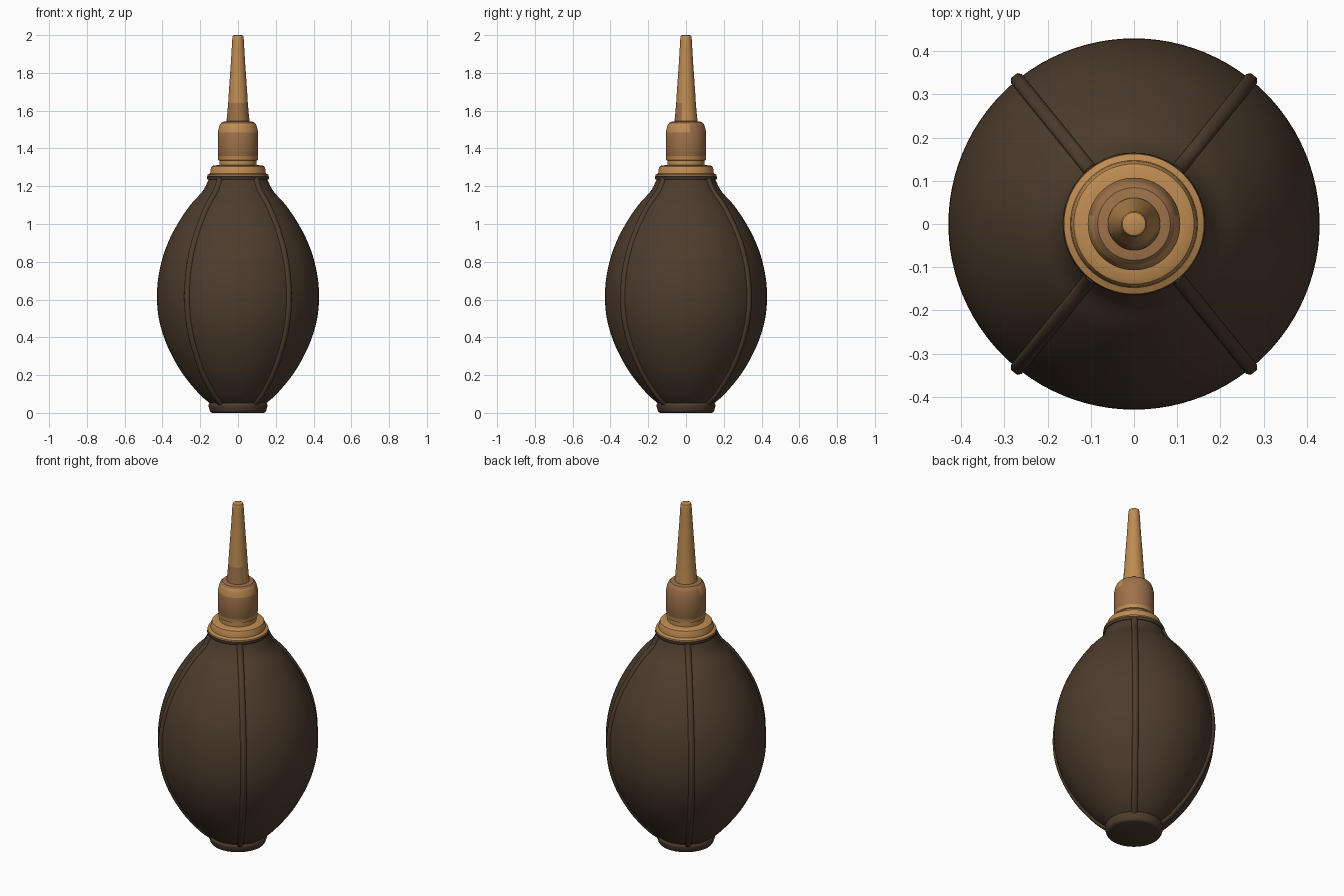
import bpy, bmesh, math
from mathutils import Vector

if "Cube" in bpy.data.objects:
    bpy.data.objects.remove(bpy.data.objects["Cube"])


def material(name, rgb):
    m = bpy.data.materials.new(name)
    lin = [((c / 255 + 0.055) / 1.055) ** 2.4 for c in rgb]
    m.diffuse_color = (*lin, 1)
    m.use_nodes = True
    m.node_tree.nodes["Principled BSDF"].inputs["Base Color"].default_value = m.diffuse_color
    return m


RUBBER = material("dark brown rubber", (77, 60, 45))
TAN = material("tan plastic", (190, 140, 82))
BROWN = material("mid brown plastic", (158, 114, 74))


def smooth_path(pts, steps=5):
    """Catmull-Rom interpolation of (radius, z) points."""
    p = [Vector(q) for q in pts]
    p = [2 * p[0] - p[1]] + p + [2 * p[-1] - p[-2]]
    out = []
    for i in range(1, len(p) - 2):
        a, b, c, d = p[i - 1:i + 3]
        for k in range(steps):
            t = k / steps
            out.append(0.5 * (2 * b + (c - a) * t + (2 * a - 5 * b + 4 * c - d) * t * t
                              + (3 * b - a - 3 * c + d) * t ** 3))
    return out + [p[-2]]


def finish(bm, name, mats, angle=35, rule=None):
    bmesh.ops.recalc_face_normals(bm, faces=bm.faces)
    if rule:
        for f in bm.faces:
            f.material_index = rule(f.calc_center_median(), f.normal)
    me = bpy.data.meshes.new(name)
    bm.to_mesh(me)
    bm.free()
    ob = bpy.data.objects.new(name, me)
    bpy.context.collection.objects.link(ob)
    for m in mats:
        me.materials.append(m)
    bpy.ops.object.select_all(action='DESELECT')
    ob.select_set(True)
    bpy.context.view_layer.objects.active = ob
    bpy.ops.object.shade_smooth_by_angle(angle=math.radians(angle))
    return ob


def lathe(name, profile, mats, sides=64, angle=35, rule=None):
    """Revolve a (radius, z) profile and cap both ends."""
    bm = bmesh.new()
    rings = [[bm.verts.new((r * math.cos(2 * math.pi * i / sides),
                            r * math.sin(2 * math.pi * i / sides), z))
              for i in range(sides)] for r, z in profile]
    for a, b in zip(rings, rings[1:]):
        for i in range(sides):
            j = (i + 1) % sides
            bm.faces.new((a[i], a[j], b[j], b[i]))
    bm.faces.new(rings[0][::-1])
    bm.faces.new(rings[-1])
    return finish(bm, name, mats, angle, rule)


# Squeeze bulb
bulb = smooth_path([(0.148, 0.05), (0.205, 0.1), (0.288, 0.2), (0.348, 0.3),
                    (0.392, 0.4), (0.419, 0.5), (0.429, 0.6), (0.424, 0.7),
                    (0.405, 0.8), (0.371, 0.9), (0.32, 1.0), (0.253, 1.1),
                    (0.19, 1.17), (0.16, 1.225), (0.155, 1.245)])
lathe("bulb", bulb, [RUBBER], sides=96)

# Flat foot and top lip of the bulb
lathe("foot", [(0.135, 0), (0.144, 0.004), (0.149, 0.012), (0.156, 0.035),
               (0.156, 0.044), (0.15, 0.053), (0.13, 0.06)], [RUBBER], angle=50)
lathe("bulb_lip", [(0.14, 1.233), (0.16, 1.235), (0.165, 1.243), (0.163, 1.25),
                   (0.14, 1.252)], [RUBBER], angle=50)


# Four raised seams following the bulb outline
def seam(name, azimuth):
    section = [(-0.017, -0.012), (-0.016, 0.004), (-0.009, 0.012),
               (0.009, 0.012), (0.016, 0.004), (0.017, -0.012)]
    out = Vector((math.cos(azimuth), math.sin(azimuth), 0))
    side = Vector((-out.y, out.x, 0))
    bm = bmesh.new()
    rows = []
    for i, p in enumerate(bulb):
        t = (bulb[min(i + 1, len(bulb) - 1)] - bulb[max(i - 1, 0)]).normalized()
        row = []
        for s, h in section:
            r, z = p.x + t.y * h, p.y - t.x * h
            row.append(bm.verts.new(out * r + side * s + Vector((0, 0, z))))
        rows.append(row)
    n = len(section)
    for a, b in zip(rows, rows[1:]):
        for i in range(n):
            bm.faces.new((a[i], a[(i + 1) % n], b[(i + 1) % n], b[i]))
    bm.faces.new(rows[0])
    bm.faces.new(rows[-1])
    finish(bm, name, [RUBBER], 50)


for i, sx in enumerate((1, -1)):
    for j, sy in enumerate((1, -1)):
        seam(f"seam_{i * 2 + j + 1}", math.atan2(sy * 0.34, sx * 0.275))

# Collar clamped on the bulb
lathe("collar", [(0.12, 1.247), (0.158, 1.248), (0.163, 1.253), (0.162, 1.261),
                 (0.147, 1.268), (0.145, 1.29), (0.139, 1.305), (0.128, 1.31),
                 (0.1, 1.312)], [TAN], angle=30)

# Valve housing: tan neck, mid brown barrel, tan shoulder band
lathe("valve_housing", [(0.098, 1.305), (0.098, 1.335), (0.105, 1.338), (0.105, 1.36),
                        (0.107, 1.365), (0.107, 1.485), (0.104, 1.497), (0.1, 1.515),
                        (0.094, 1.53), (0.084, 1.54), (0.055, 1.545)],
      [BROWN, TAN], angle=30,
      rule=lambda c, n: int(c.z < 1.36 or (1.485 < c.z < 1.525 and n.y < 0.2)))

# Tapered nozzle with a worn brown patch low on the front
lathe("nozzle", [(0.061, 1.535), (0.06, 1.555), (0.057, 1.58), (0.052, 1.64),
                 (0.0485, 1.7), (0.038, 1.85), (0.031, 1.965), (0.03, 1.988),
                 (0.027, 1.997), (0.02, 2.0)],
      [TAN, BROWN], sides=48, angle=45,
      rule=lambda c, n: int(c.z < 1.64 and n.y < -0.35))
